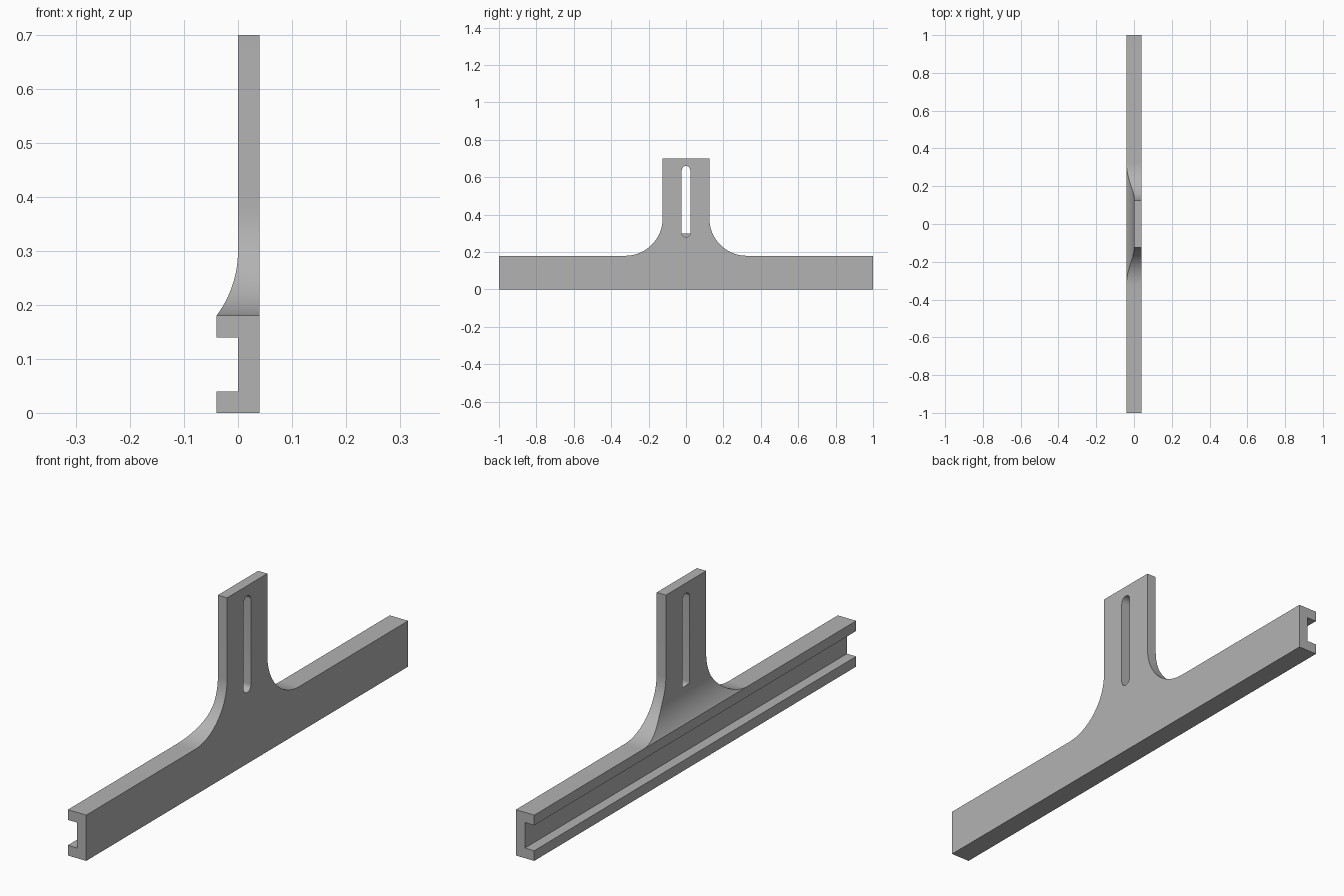
import bpy, bmesh, math
from mathutils import Vector

cube = bpy.data.objects.get("Cube")
if cube:
    bpy.data.objects.remove(cube, do_unlink=True)

grey = bpy.data.materials.new("plain grey")
grey.use_nodes = True
colour = (0.45, 0.45, 0.45, 1)
grey.diffuse_color = colour
grey.node_tree.nodes["Principled BSDF"].inputs["Base Color"].default_value = colour


def arc(cu, cv, r, start, end, steps=24):
    """Points along a circular arc, angles in degrees."""
    angles = [math.radians(start + (end - start) * i / steps) for i in range(steps + 1)]
    return [(cu + r * math.cos(a), cv + r * math.sin(a)) for a in angles]


def prism(name, points, axis, low, high):
    """Extrude a (horizontal, z) outline along the x or y axis."""
    def place(h, z, d):
        return (d, h, z) if axis == "x" else (h, d, z)
    bm = bmesh.new()
    face = bm.faces.new([bm.verts.new(place(h, z, low)) for h, z in points])
    new = bmesh.ops.extrude_face_region(bm, geom=[face])["geom"]
    shift = Vector(place(0, 0, high - low))
    bmesh.ops.translate(bm, vec=shift, verts=[v for v in new if isinstance(v, bmesh.types.BMVert)])
    bmesh.ops.recalc_face_normals(bm, faces=bm.faces)
    mesh = bpy.data.meshes.new(name)
    bm.to_mesh(mesh)
    bm.free()
    mesh.materials.append(grey)
    obj = bpy.data.objects.new(name, mesh)
    bpy.context.collection.objects.link(obj)
    return obj


def boolean(target, tool, operation):
    """Apply an exact boolean, then remove the tool."""
    mod = target.modifiers.new(operation, "BOOLEAN")
    mod.operation, mod.solver, mod.object = operation, "EXACT", tool
    bpy.ops.object.select_all(action="DESELECT")
    bpy.context.view_layer.objects.active = target
    target.select_set(True)
    bpy.ops.object.modifier_apply(modifier=mod.name)
    bpy.data.objects.remove(tool, do_unlink=True)


T = 0.04          # half thickness of the rail
RAIL = 0.18       # rail height
TOP = 0.7         # upright height
HALF = 0.125      # upright half width
R = 0.2           # fillet radius

# Channel section, with a concave sweep from the rail up to the thin upright
section = [(T, 0), (T, TOP), (0, TOP)]
section += arc(-R, 0.3, R, 0, -math.degrees(math.acos(0.8)))
section += [(-T, 0.14), (0, 0.14), (0, 0.04), (-T, 0.04), (-T, 0)]
bracket = prism("t_bracket", section, "y", -1, 1)

# Side outline: long rail with a filleted upright in the middle
flank = arc(HALF + R, RAIL + R, R, 270, 180)
right_half = [(1.1, -0.1), (1.1, RAIL)] + flank + [(HALF, TOP + 0.1)]
outline = right_half + [(-y, z) for y, z in reversed(right_half)]
boolean(bracket, prism("outline_tool", outline, "x", -0.1, 0.1), "INTERSECT")

# Rounded slot, which stops against the sweep at its lower end
slot = arc(0, 0.637, 0.023, 0, 180, 16) + arc(0, 0.303, 0.023, 180, 360, 16)
slot_tool = prism("slot_tool", slot, "x", -0.1, 0.1)
step = [(0, 0.2), (0.09, 0.2), (0.09, 0.8), (-0.09, 0.8), (-0.09, 0.298), (0, 0.298)]
boolean(slot_tool, prism("step_tool", step, "y", -0.1, 0.1), "INTERSECT")
boolean(bracket, slot_tool, "DIFFERENCE")

# Smooth curves, sharp corners
bracket.select_set(True)
bpy.context.view_layer.objects.active = bracket
bpy.ops.object.shade_smooth_by_angle(angle=math.radians(25))
